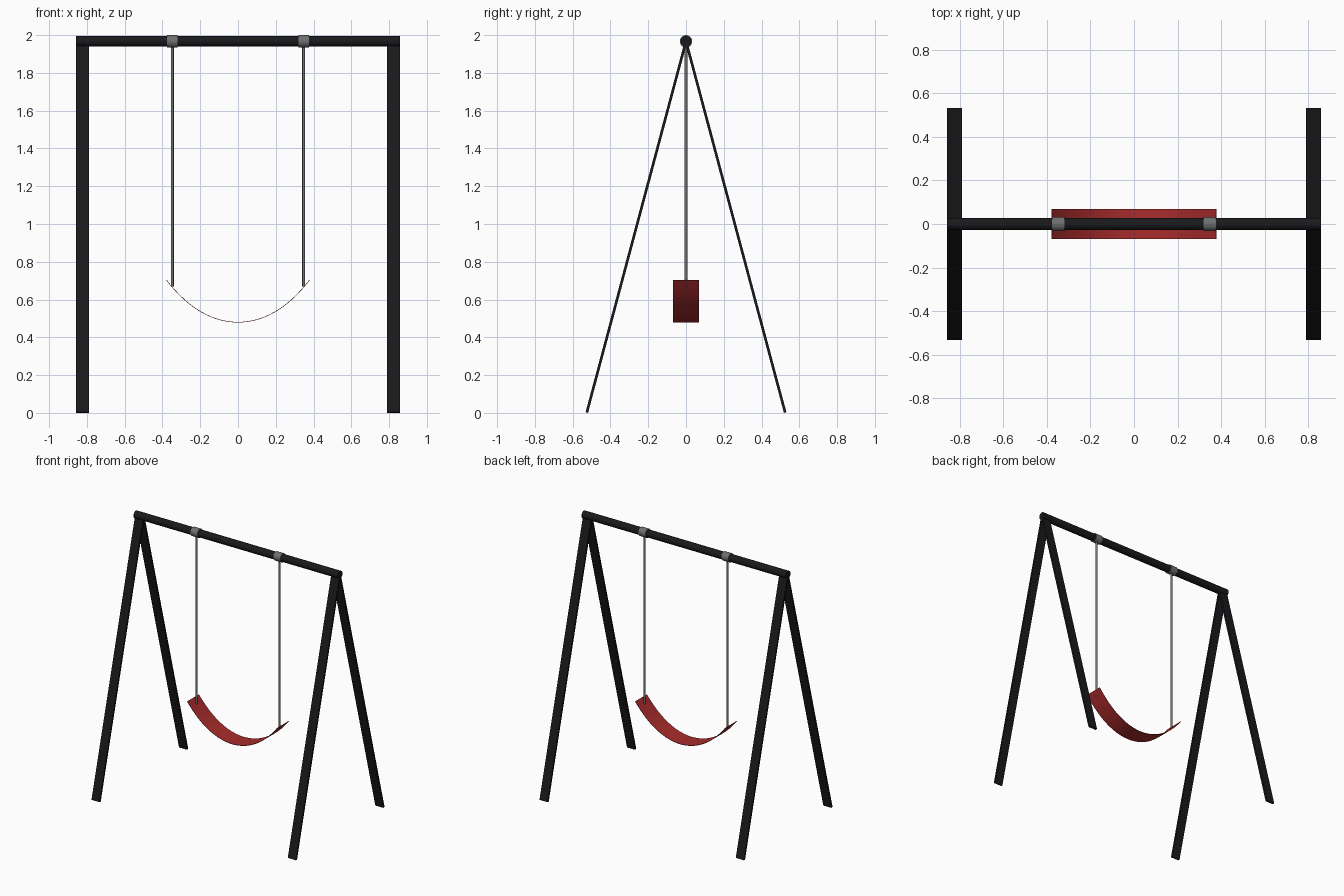
import bpy, math
from mathutils import Vector

if "Cube" in bpy.data.objects:
    bpy.data.objects.remove(bpy.data.objects["Cube"])


def material(name, rgb):
    m = bpy.data.materials.new(name)
    m.diffuse_color = (*rgb, 1)
    m.use_nodes = True
    m.node_tree.nodes["Principled BSDF"].inputs["Base Color"].default_value = m.diffuse_color
    return m


black = material("black_paint", (0.01, 0.01, 0.012))
red = material("red_rubber", (0.4, 0.025, 0.025))
steel = material("steel", (0.16, 0.16, 0.16))


def rod(name, a, b, radius, sides, mat):
    a, b = Vector(a), Vector(b)
    bpy.ops.mesh.primitive_cylinder_add(vertices=sides, radius=radius,
                                        depth=(b - a).length, location=(a + b) / 2)
    ob = bpy.context.object
    ob.name = name
    ob.rotation_euler = (b - a).to_track_quat('Z', 'Y').to_euler()
    ob.data.materials.append(mat)
    bpy.ops.object.shade_smooth_by_angle(angle=math.radians(40))
    return ob


TOP = 1.967

# Top beam
rod("top_beam", (-0.858, 0, TOP), (0.858, 0, TOP), 0.028, 32, black)

# Flat bar legs, forming an A at each end
foot_y, foot_z = 0.525, 0.002
for sx, side in ((-1, "left"), (1, "right")):
    for sy, end in ((-1, "front"), (1, "back")):
        bpy.ops.mesh.primitive_cube_add(
            size=1, location=(sx * 0.824, sy * foot_y / 2, (TOP + foot_z) / 2))
        leg = bpy.context.object
        leg.name = f"{end}_{side}_leg"
        leg.scale = (0.068, 0.014, math.hypot(foot_y, TOP - foot_z))
        leg.rotation_euler.x = sy * math.atan2(foot_y, TOP - foot_z)
        leg.data.materials.append(black)

    # Hanger collar and suspension rod
    x = sx * 0.348
    rod(f"{side}_collar", (x - 0.029, 0, TOP), (x + 0.029, 0, TOP), 0.033, 32, steel)
    rod(f"{side}_hanger", (x, 0, 0.668), (x, 0, TOP - 0.01), 0.008, 12, steel)

# Sagging sling seat: thin curved sheet
N = 32
verts, faces = [], []
for i in range(N + 1):
    x = -0.378 + 0.756 * i / N
    z = 0.48 + 1.39 * x**2 + 1.165 * x**4
    verts += [(x, -0.07, z), (x, 0.07, z)]
for i in range(N):
    faces.append((2 * i, 2 * i + 2, 2 * i + 3, 2 * i + 1))
mesh = bpy.data.meshes.new("seat")
mesh.from_pydata(verts, [], faces)
mesh.materials.append(red)
seat = bpy.data.objects.new("seat", mesh)
bpy.context.collection.objects.link(seat)
mesh.shade_smooth()
solid = seat.modifiers.new("thickness", 'SOLIDIFY')
solid.thickness = 0.003
solid.offset = 0
bpy.ops.object.select_all(action='DESELECT')
seat.select_set(True)
bpy.context.view_layer.objects.active = seat
bpy.ops.object.modifier_apply(modifier="thickness")
bpy.ops.object.shade_smooth_by_angle(angle=math.radians(40))
